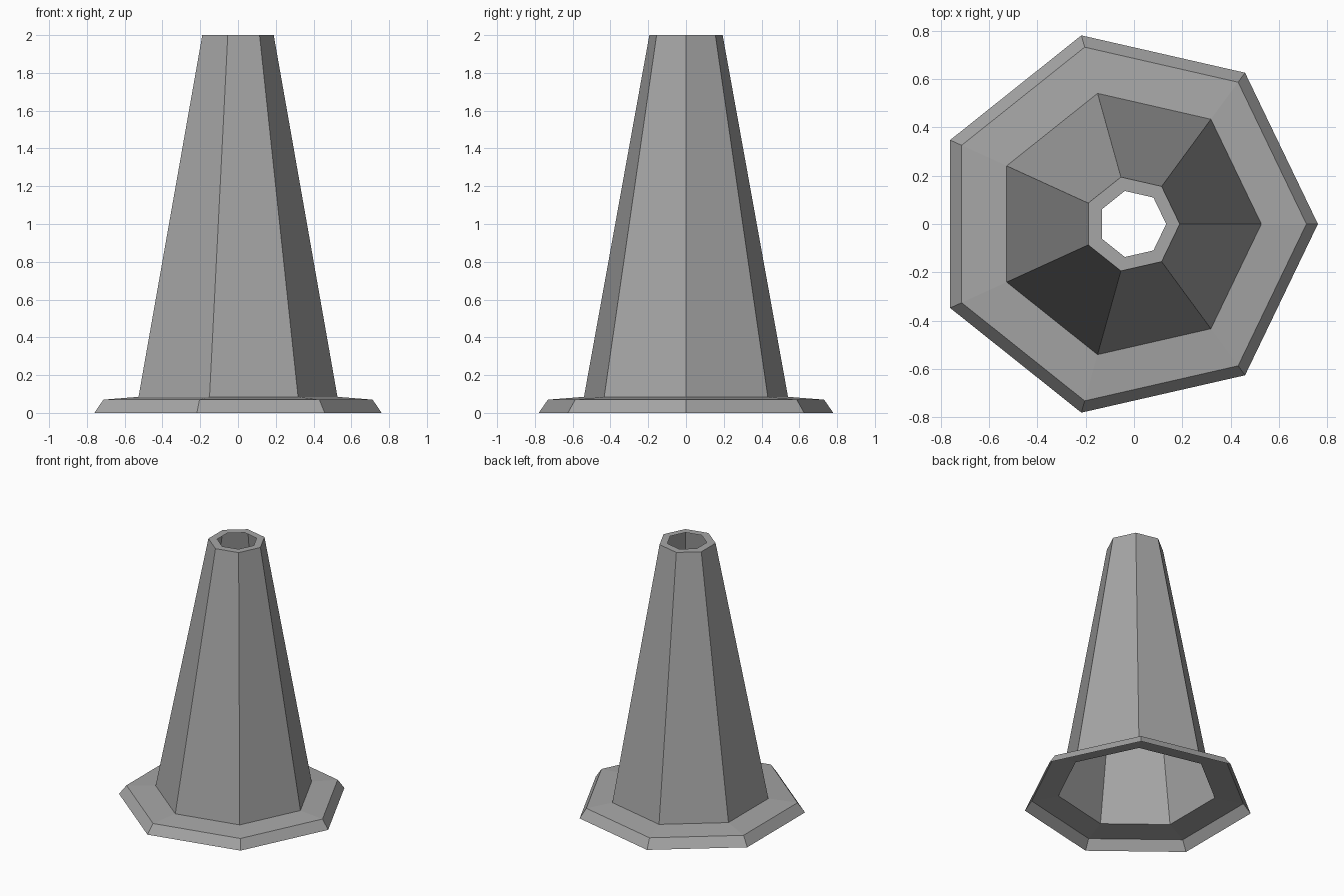
import bpy
import bmesh
from math import cos, sin, pi

SIDES = 7

cube = bpy.data.objects.get("Cube")
if cube:
    bpy.data.objects.remove(cube, do_unlink=True)

# Single grey material
grey = bpy.data.materials.new("plain grey")
grey.use_nodes = True
colour = (0.38, 0.38, 0.38, 1)
grey.diffuse_color = colour
grey.node_tree.nodes["Principled BSDF"].inputs["Base Color"].default_value = colour

# Centres the odd-sided outline on its own width
SHIFT = (1 - cos(pi / SIDES)) / 2


def shell(name, profile):
    """Open faceted shell swept from (radius, height) pairs, outside facing out."""
    bm = bmesh.new()
    rings = []
    for radius, z in profile:
        angles = [2 * pi * i / SIDES for i in range(SIDES)]
        rings.append([bm.verts.new((radius * (cos(a) - SHIFT), radius * sin(a), z))
                      for a in angles])
    for low, high in zip(rings, rings[1:]):
        for i in range(SIDES):
            j = (i + 1) % SIDES
            bm.faces.new((low[i], low[j], high[j], high[i]))
    mesh = bpy.data.meshes.new(name)
    bm.to_mesh(mesh)
    bm.free()
    mesh.materials.append(grey)
    obj = bpy.data.objects.new(name, mesh)
    bpy.context.collection.objects.link(obj)
    return obj


# Hollow base flange with bevelled edge and gently rising top
shell("base_flange", [(0.80, 0), (0.75, 0.07), (0.554, 0.085)])

# Tapered body, closed at the top by a flat rim around an open hole
shell("cone_body", [(0.554, 0.085), (0.199, 2), (0.14, 2)])
